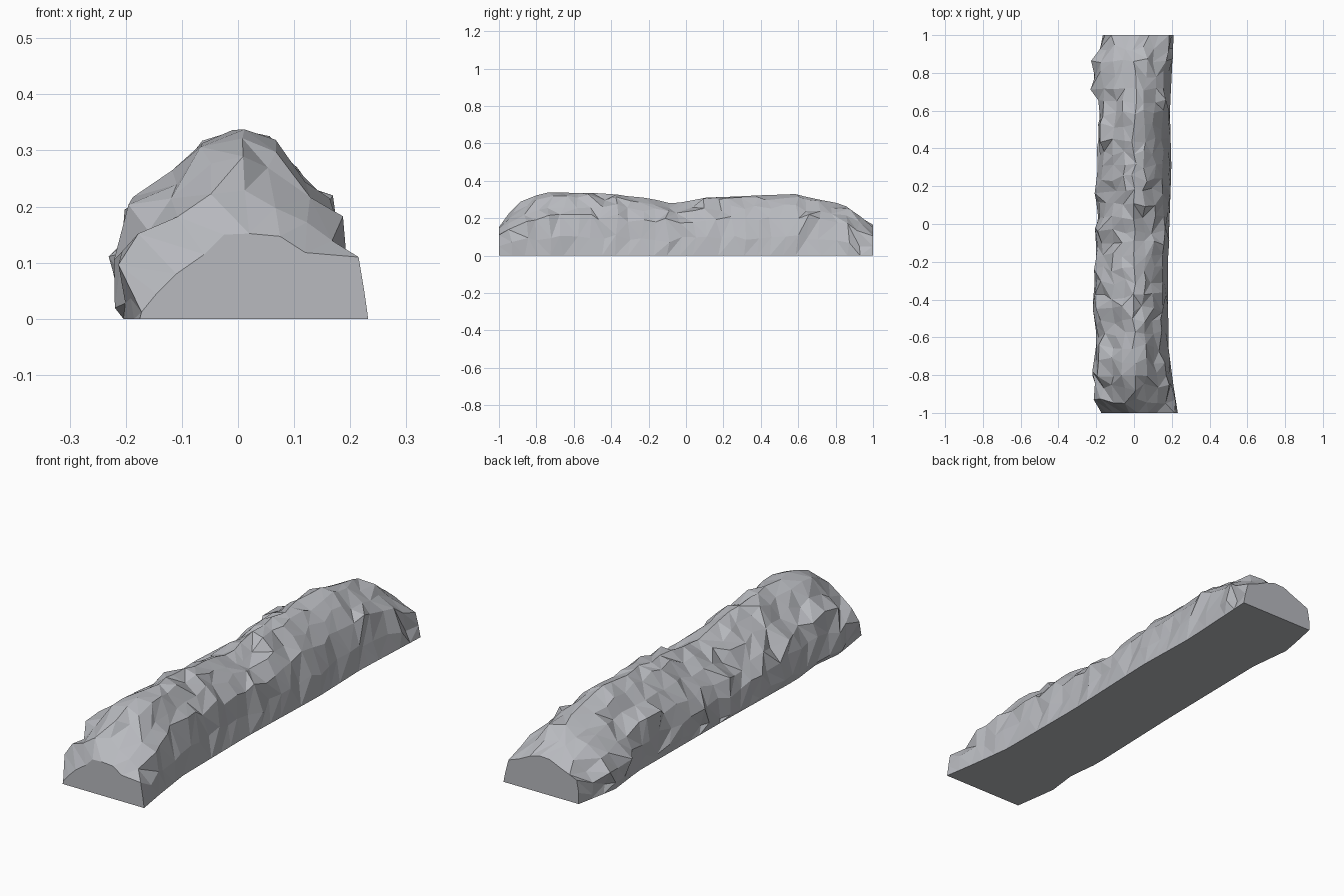
import bpy, bmesh, random
from mathutils import Vector

cube = bpy.data.objects.get("Cube")
if cube:
    bpy.data.objects.remove(cube)
random.seed(11)

# Cross-sections (x, z) from the left foot over the ridge to the right foot
FRONT = [(-.175, 0), (-.172, .012), (-.145, .045), (-.11, .08), (-.06, .115), (-.025, .15),
         (.02, .152), (.075, .147), (.12, .118), (.215, .11), (.225, .05), (.232, 0)]
MID = [(-.19, 0), (-.195, .035), (-.195, .12), (-.16, .19), (-.105, .25), (-.055, .30),
       (0, .33), (.055, .31), (.105, .265), (.15, .205), (.18, .1), (.19, 0)]
BACK = [(-.165, 0), (-.165, .05), (-.155, .105), (-.12, .12), (-.07, .14), (-.02, .162),
        (.03, .165), (.08, .15), (.13, .125), (.185, .105), (.2, .05), (.21, 0)]

# Ridge height and foot widths along the length
RIDGE = [(-1, .15), (-.93, .23), (-.85, .3), (-.75, .338), (-.43, .333), (-.2, .305), (-.1, .28),
         (0, .285), (.1, .31), (.6, .33), (.75, .29), (.85, .27), (1, .165)]
LEFT = [(-1, .175), (-.8, .205), (-.65, .187), (-.5, .205), (0, .19), (.6, .182), (.8, .205), (1, .165)]
RIGHT = [(-1, .232), (-.85, .208), (-.65, .182), (-.2, .18), (.3, .198), (.6, .19), (1, .21)]


def sample(table, y):
    for (a, u), (b, v) in zip(table, table[1:]):
        if y <= b:
            return u + (v - u) * (y - a) / (b - a)
    return table[-1][1]


def station(y):
    """One roughened cross-section of the ridge."""
    rise = sample(RIDGE, y) / .33
    ring = []
    for i, (x, z) in enumerate(MID):
        width = sample(LEFT if x < 0 else RIGHT, y) / .19
        foot = i in (0, len(MID) - 1)
        p = Vector((x * width, y, z * rise))
        if not foot:
            p.x += random.uniform(-.013, .013)
            p.y += random.uniform(-.02, .02)
            if i != 6:
                p.z += random.uniform(-.018, .015)
            # Occasional jutting ledges along both flanks
            if i in (2, 3, 9) and random.random() < .25:
                p.x += -.022 if x < 0 else .018
                p.z += .012
        p.x = max(-.232, min(.232, p.x))
        p.z = max(0, min(.338, p.z))
        ring.append(p)
    return ring


# Rock ridge: lofted sections with irregular triangles
bm = bmesh.new()
count = 29
sections = [[Vector((x, -1, z)) for x, z in FRONT]]
for k in range(1, count):
    sections.append(station(-1 + 2 * k / count))
sections.append([Vector((x, 1, z)) for x, z in BACK])
rings = [[bm.verts.new(p) for p in s] for s in sections]
for a, b in zip(rings, rings[1:]):
    for i in range(len(MID) - 1):
        p, q, r, s = a[i], a[i + 1], b[i + 1], b[i]
        if random.random() < .5:
            bm.faces.new((p, q, r))
            bm.faces.new((p, r, s))
        else:
            bm.faces.new((p, q, s))
            bm.faces.new((q, r, s))
    bm.faces.new((a[0], b[0], b[-1], a[-1]))

# Flat cut ends
bm.faces.new(rings[0])
bm.faces.new(rings[-1])
bmesh.ops.recalc_face_normals(bm, faces=bm.faces)

mesh = bpy.data.meshes.new("rock_ridge")
bm.to_mesh(mesh)
bm.free()
rock = bpy.data.objects.new("rock_ridge", mesh)
bpy.context.collection.objects.link(rock)

# Stone colour
stone = bpy.data.materials.new("grey_stone")
stone.use_nodes = True
colour = (.48, .49, .52, 1)
stone.diffuse_color = colour
stone.node_tree.nodes["Principled BSDF"].inputs["Base Color"].default_value = colour
mesh.materials.append(stone)
